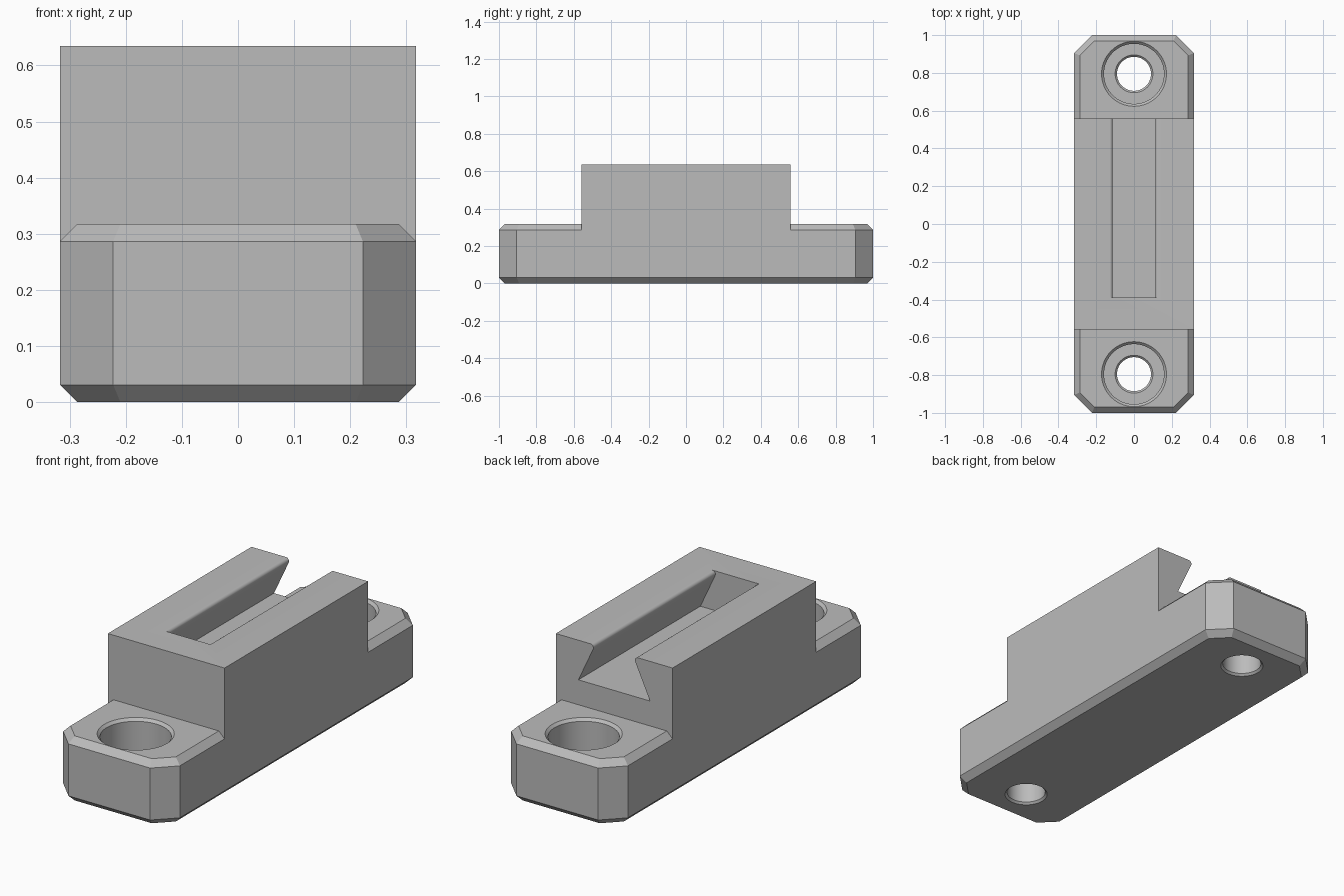
import bpy
import bmesh
from math import sin, cos, pi, radians, sqrt

cube = bpy.data.objects.get("Cube")
if cube:
    bpy.data.objects.remove(cube, do_unlink=True)

HALF_X, HALF_Y = 0.3175, 1.0
BASE_TOP, BLOCK_TOP = 0.3175, 0.635
CHAMFER, CORNER = 0.031, 0.095
BLOCK_Y, SLOT_FRONT, SLOT_FLOOR = 0.558, -0.39, 0.44
HOLE_Y = 0.795

grey = bpy.data.materials.new("grey")
grey.use_nodes = True
colour = (0.5, 0.5, 0.5, 1)
grey.diffuse_color = colour
grey.node_tree.nodes["Principled BSDF"].inputs["Base Color"].default_value = colour


def loft(name, rings):
    """Skin closed rings of equal length and cap both ends."""
    bm = bmesh.new()
    loops = [[bm.verts.new(p) for p in ring] for ring in rings]
    n = len(loops[0])
    for a, b in zip(loops, loops[1:]):
        for i in range(n):
            j = (i + 1) % n
            bm.faces.new((a[i], a[j], b[j], b[i]))
    bm.faces.new(loops[0])
    bm.faces.new(loops[-1])
    bmesh.ops.recalc_face_normals(bm, faces=bm.faces[:])
    mesh = bpy.data.meshes.new(name)
    bm.to_mesh(mesh)
    bm.free()
    mesh.materials.append(grey)
    obj = bpy.data.objects.new(name, mesh)
    bpy.context.collection.objects.link(obj)
    return obj


def activate(obj):
    bpy.ops.object.select_all(action='DESELECT')
    obj.select_set(True)
    bpy.context.view_layer.objects.active = obj


def cut(obj, cutter):
    cutter.hide_render = True
    mod = obj.modifiers.new("cut", 'BOOLEAN')
    mod.operation = 'DIFFERENCE'
    mod.solver = 'EXACT'
    mod.object = cutter
    activate(obj)
    bpy.ops.object.modifier_apply(modifier=mod.name)
    bpy.data.objects.remove(cutter, do_unlink=True)


def base_ring(inset, z):
    """Rectangle with clipped corners, offset inwards."""
    x, y = HALF_X - inset, HALF_Y - inset
    c = CORNER - inset * (2 - sqrt(2))
    return [(x, c - y, z), (x, y - c, z), (x - c, y, z), (c - x, y, z),
            (-x, y - c, z), (-x, c - y, z), (c - x, -y, z), (x - c, -y, z)]


def circle(y, r, z, n=64):
    return [(r * cos(2 * pi * i / n), y + r * sin(2 * pi * i / n), z) for i in range(n)]


# Base plate with chamfered rims
base = loft("base", [base_ring(CHAMFER, 0), base_ring(0, CHAMFER),
                     base_ring(0, BASE_TOP - CHAMFER), base_ring(CHAMFER, BASE_TOP)])

# Counterbored screw holes, chamfered at each rim: (radius, height)
hole = [(0.11, -0.01), (0.09, 0.01), (0.09, 0.117), (0.10, 0.127), (0.159, 0.127),
        (0.159, BASE_TOP - 0.013), (0.182, BASE_TOP + 0.01)]
for y in (-HOLE_Y, HOLE_Y):
    cut(base, loft("hole_cutter", [circle(y, r, z) for r, z in hole]))

# Raised block, flush with the base sides
block_bottom = BASE_TOP - CHAMFER
block = loft("block", [[(x, y, z) for x, y in ((-HALF_X, -BLOCK_Y), (HALF_X, -BLOCK_Y),
                                              (HALF_X, BLOCK_Y), (-HALF_X, BLOCK_Y))]
                       for z in (block_bottom, BLOCK_TOP)])

# Dovetail slot, open at the back, with rounded lips
lip, neck, slope = 0.016, 0.113, radians(25)
side = [(neck + lip, BLOCK_TOP + 0.05)]
for i in range(9):
    a = pi / 2 + (pi / 2 + slope) * i / 8
    side.append((neck + lip + lip * cos(a), BLOCK_TOP - lip + lip * sin(a)))
x, z = side[-1]
side.append((x + (z - SLOT_FLOOR) * sin(slope) / cos(slope), SLOT_FLOOR))
profile = side + [(-x, z) for x, z in reversed(side)]
cut(block, loft("slot_cutter", [[(x, y, z) for x, z in profile]
                                for y in (SLOT_FRONT, BLOCK_Y + 0.1)]))

for obj in (base, block):
    activate(obj)
    bpy.ops.object.shade_smooth_by_angle(angle=radians(30))
